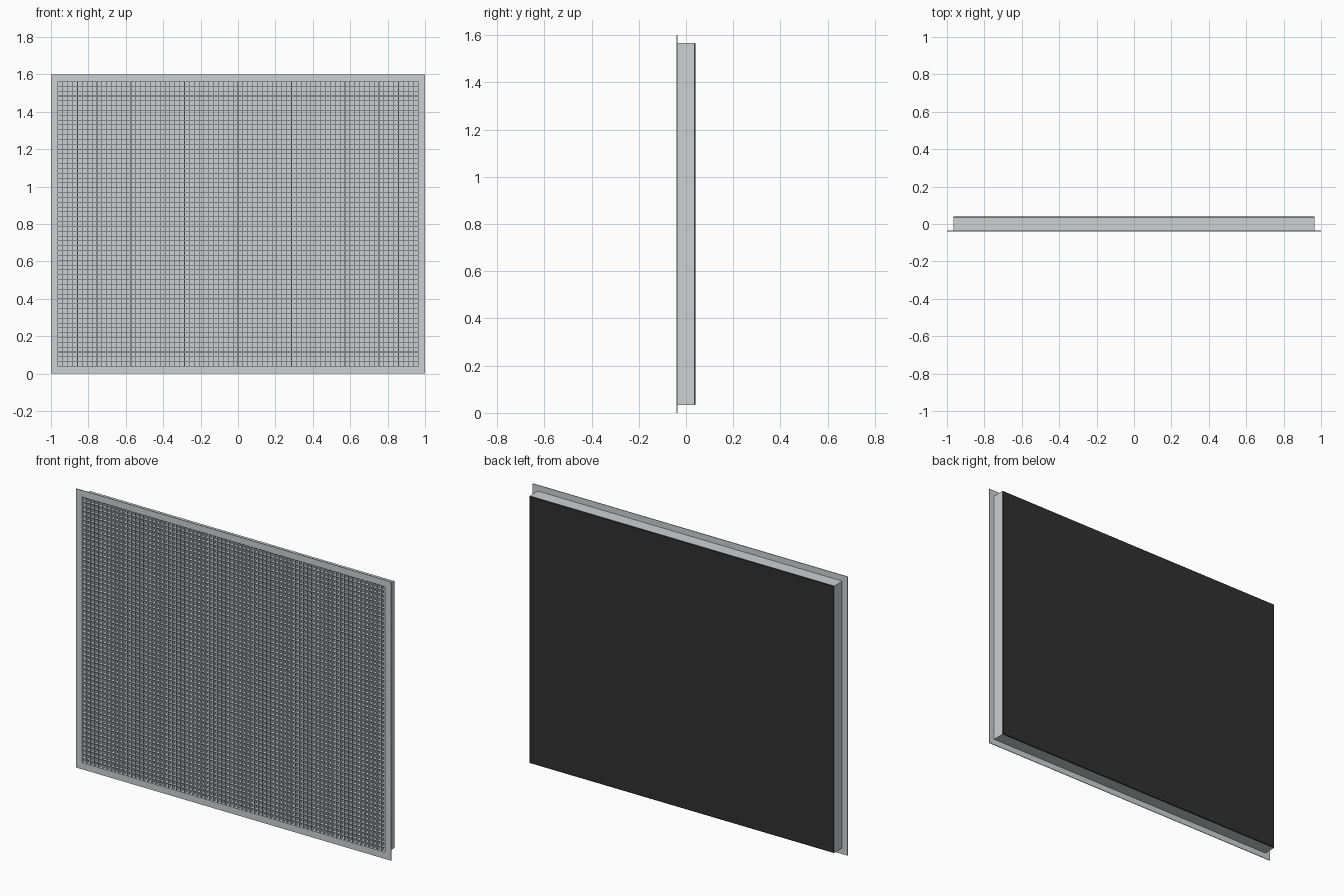
import bpy, bmesh
from mathutils import Vector

cube = bpy.data.objects.get("Cube")
if cube:
    bpy.data.objects.remove(cube, do_unlink=True)

HALF_W, HALF_H = 1.0, 0.8      # flange half sizes
RIM = 0.038                    # flange edge to grille opening
WALL = 0.034                   # flange edge to housing wall
FRONT, BACK = -0.04, 0.04
PANEL = 0.004                  # back panel thickness


def material(name, rgb):
    m = bpy.data.materials.new(name)
    m.use_nodes = True
    color = (*rgb, 1)
    m.diffuse_color = color
    bsdf = m.node_tree.nodes["Principled BSDF"]
    bsdf.inputs["Base Color"].default_value = color
    bsdf.inputs["Roughness"].default_value = 0.6
    return m


grey = material("light_grey_metal", (0.61, 0.63, 0.64))
dark = material("dark_backing", (0.03, 0.03, 0.03))


def add_object(name, bm, *mats):
    bmesh.ops.recalc_face_normals(bm, faces=bm.faces)
    mesh = bpy.data.meshes.new(name)
    bm.to_mesh(mesh)
    bm.free()
    for mat in mats:
        mesh.materials.append(mat)
    ob = bpy.data.objects.new(name, mesh)
    bpy.context.collection.objects.link(ob)
    return ob


def box_mesh(center, size):
    bm = bmesh.new()
    bmesh.ops.create_cube(bm, size=1)
    for v in bm.verts:
        v.co = Vector(a * s + c for a, s, c in zip(v.co, size, center))
    return bm


def repeat(ob, count, step):
    mod = ob.modifiers.new("repeat", "ARRAY")
    mod.use_relative_offset = False
    mod.use_constant_offset = True
    mod.constant_offset_displace = step
    mod.count = count


# Flange and housing walls: one closed section (inset, y) swept round a rectangle
section = [(0, FRONT), (0, -0.036), (WALL, -0.036), (WALL, BACK - PANEL),
           (RIM, BACK - PANEL), (RIM, FRONT)]
bm = bmesh.new()
rings = []
for inset, y in section:
    w, h = HALF_W - inset, HALF_H - inset
    rings.append([bm.verts.new((sx * w, y, HALF_H + sz * h))
                  for sx, sz in ((-1, -1), (1, -1), (1, 1), (-1, 1))])
for i, ring in enumerate(rings):
    after = rings[(i + 1) % len(rings)]
    for j in range(4):
        k = (j + 1) % 4
        bm.faces.new((ring[j], ring[k], after[k], after[j]))
add_object("flanged_housing", bm, grey)

# Back panel: dark outside with chamfered rim, light face towards the grille
bm = box_mesh((0, BACK - PANEL / 2, HALF_H),
              (2 * (HALF_W - WALL), PANEL, 2 * (HALF_H - WALL)))
rear_edges = [e for e in bm.edges if all(v.co.y > BACK - PANEL / 2 for v in e.verts)]
bmesh.ops.bevel(bm, geom=rear_edges, offset=0.003, segments=1, affect="EDGES")
bm.normal_update()
for f in bm.faces:
    f.material_index = 1 if f.normal.y < -0.5 else 0
add_object("back_panel", bm, dark, grey)

# Square-celled grille core: crossing thin blades
COLUMNS, ROWS = 74, 59
BLADE, DEPTH = 0.003, 0.026
open_w, open_h = 2 * (HALF_W - RIM), 2 * (HALF_H - RIM)
mid_y = FRONT + DEPTH / 2
step_x, step_z = open_w / COLUMNS, open_h / ROWS
upright = add_object("upright_blades",
                     box_mesh((step_x - open_w / 2, mid_y, HALF_H),
                              (BLADE, DEPTH, open_h)), grey)
repeat(upright, COLUMNS - 1, (step_x, 0, 0))
level = add_object("level_blades",
                   box_mesh((0, mid_y, RIM + step_z),
                            (open_w, DEPTH, BLADE)), grey)
repeat(level, ROWS - 1, (0, 0, step_z))
